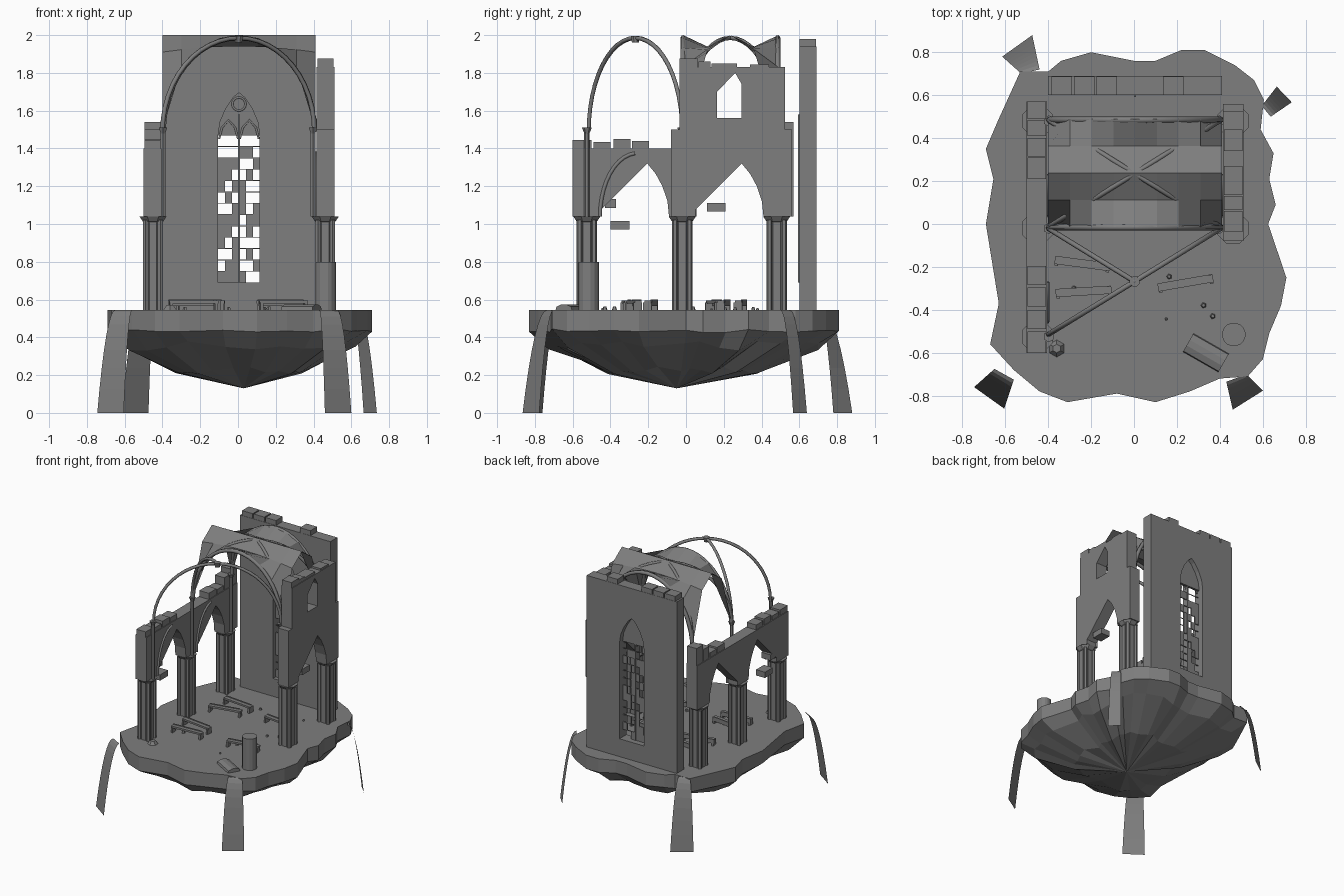
import bpy, bmesh, math, random
from mathutils import Vector

random.seed(4)
if "Cube" in bpy.data.objects:
    bpy.data.objects.remove(bpy.data.objects["Cube"])

stone = bpy.data.materials.new("grey stone")
stone.use_nodes = True
COL = (0.21, 0.21, 0.21, 1)
stone.diffuse_color = COL
stone.node_tree.nodes["Principled BSDF"].inputs["Base Color"].default_value = COL
FLOOR = 0.545


def finish(name, bm, recalc=True):
    if recalc:
        bmesh.ops.recalc_face_normals(bm, faces=bm.faces)
    me = bpy.data.meshes.new(name)
    bm.to_mesh(me)
    bm.free()
    me.materials.append(stone)
    ob = bpy.data.objects.new(name, me)
    bpy.context.scene.collection.objects.link(ob)
    return ob


def prism(name, loops, axis, a, b):
    """Extrude outline loops (later loops are holes) along an axis from a to b."""
    bm = bmesh.new()
    for loop in loops:
        vs = []
        for u, v in loop:
            vs.append(bm.verts.new({"x": (a, u, v), "y": (u, a, v), "z": (u, v, a)}[axis]))
        for i, v in enumerate(vs):
            bm.edges.new((vs[i - 1], v))
    bmesh.ops.triangle_fill(bm, edges=bm.edges[:], use_beauty=True)
    ext = bmesh.ops.extrude_face_region(bm, geom=bm.faces[:])
    d = Vector([b - a if c == axis else 0 for c in "xyz"])
    bmesh.ops.translate(bm, vec=d, verts=[g for g in ext["geom"] if isinstance(g, bmesh.types.BMVert)])
    return finish(name, bm)


def box(name, x0, x1, y0, y1, z0, z1):
    return prism(name, [[(x0, y0), (x1, y0), (x1, y1), (x0, y1)]], "z", z0, z1)


def tube(name, rings, x, y, n=8):
    """Stack of (radius, z) rings."""
    bm = bmesh.new()
    rows = []
    for r, z in rings:
        rows.append([bm.verts.new((x + r * math.cos((i + .5) * math.tau / n),
                                   y + r * math.sin((i + .5) * math.tau / n), z)) for i in range(n)])
    for p, q in zip(rows, rows[1:]):
        for i in range(n):
            bm.faces.new((p[i - 1], p[i], q[i], q[i - 1]))
    bm.faces.new(rows[0])
    bm.faces.new(rows[-1])
    return finish(name, bm)


def rib(name, pts, r):
    """Moulding swept along a path, turned into a mesh."""
    cu = bpy.data.curves.new(name, "CURVE")
    cu.dimensions = "3D"
    cu.bevel_depth = r
    cu.bevel_resolution = 1
    cu.use_fill_caps = True
    sp = cu.splines.new("POLY")
    sp.points.add(len(pts) - 1)
    for p, c in zip(sp.points, pts):
        p.co = (*c, 1)
    tmp = bpy.data.objects.new(name, cu)
    bm = bmesh.new()
    bm.from_mesh(tmp.to_mesh())
    bpy.data.objects.remove(tmp)
    return finish(name, bm)


# Floating rock island: flat top, upright rim, faceted underside
outline = [(-.53, .71), (-.4, .71), (-.34, .76), (-.2, .8), (0, .76), (.1, .76), (.22, .81), (.33, .81),
           (.47, .74), (.56, .67), (.605, .58), (.59, .44), (.65, .33), (.63, .21), (.66, .09), (.625, 0),
           (.71, -.25), (.685, -.38), (.63, -.51), (.6, -.63), (.53, -.71), (.4, -.72), (.26, -.78),
           (.1, -.83), (-.08, -.79), (-.31, -.83), (-.44, -.78), (-.56, -.68), (-.67, -.56),
           (-.63, -.37), (-.69, 0), (-.655, .21), (-.69, .35), (-.63, .49)]
bm = bmesh.new()
tip = Vector((.03, -.05))
rows = []
for k, z, jit in ((1, FLOOR, 0), (1, .435, .01), (.87, .355, .025), (.5, .225, .02)):
    row = []
    for p in outline:
        q = tip + (Vector(p) - tip) * k
        row.append(bm.verts.new((q.x, q.y, z + random.uniform(-jit, jit))))
    rows.append(row)
for p, q in zip(rows, rows[1:]):
    for i in range(len(p)):
        bm.faces.new((p[i - 1], p[i], q[i], q[i - 1]))
apex = bm.verts.new((*tip, .13))
for i in range(len(outline)):
    bm.faces.new((rows[-1][i - 1], rows[-1][i], apex))
bm.faces.new(rows[0])
finish("rock_island", bm)

# Four thin curved sheets falling over the rim: inner pair, outer pair of corners
falls = {"front_right": ((-.65, -.675), (-.56, -.725), (-.745, -.76), (-.605, -.86)),
         "front_left": ((.43, -.735), (.525, -.7), (.46, -.865), (.6, -.777)),
         "back_left": ((.595, .55), (.637, .5), (.665, .64), (.735, .567)),
         "back_right": ((-.44, .72), (-.525, .7), (-.474, .88), (-.614, .78))}
for key, corners in falls.items():
    a, b, c, d = map(Vector, corners)
    bm = bmesh.new()
    prev = None
    for i in range(9):
        t = i / 8
        cur = [bm.verts.new((*p.lerp(q, t), FLOOR * (1 - t * t))) for p, q in ((a, c), (b, d))]
        if prev:
            bm.faces.new((prev[0], prev[1], cur[1], cur[0]))
        prev = cur
    finish(key + "_fall", bm)


# Side walls carried on columns, with broken pointed openings
def opening(y):
    """Half-collapsed arch, traced from back to front."""
    return [(y + .36, 1.04), (y + .352, 1.12), (y + .325, 1.2), (y + .29, 1.265), (y + .245, 1.32),
            (y, 1.075), (y, 1.04)]


def pier(x, y):
    tube("column", [(.05, FLOOR), (.05, 1.01), (.06, 1.015), (.078, 1.04)], x, y)
    for i in range(4):
        a = math.pi / 4 + i * math.pi / 2
        tube("column_shaft", [(.016, FLOOR), (.016, 1.02)], x + .055 * math.cos(a), y + .055 * math.sin(a), 6)
    s = 1 if x > 0 else -1
    tube("vault_shaft", [(.014, 1.04), (.014, 1.48), (.026, 1.51)], s * .397, y, 6)


low_top = [(-.6, 1.04), (-.6, 1.4), (.57, 1.4), (.57, 1.04)]
prism("right_wall", [low_top + opening(.05) + opening(-.45)], "x", -.5, -.405)
high = [(-.08, 1.04), (-.08, 1.5), (-.035, 1.5), (-.035, 1.83), (.525, 1.83), (.525, 1.5), (.56, 1.5), (.56, 1.04)]
hole = [(.165, 1.56), (.295, 1.56), (.295, 1.74), (.26, 1.8), (.165, 1.7)]
prism("left_wall", [high + opening(.05), hole], "x", .415, .51)
box("left_window_sill", .42, .5, .16, .26, 1.515, 1.56)
for x, ys in ((-.45, (-.525, -.02, .48)), (.462, (-.02, .48))):
    for y in ys:
        pier(x, y)

# Loose coping stones along the wall tops
for y0, y1, z in ((-.6, -.5, 1.445), (-.49, -.4, 1.435), (-.385, -.295, 1.45), (-.285, -.195, 1.44),
                  (.21, .31, 1.45), (.315, .4, 1.44), (.41, .485, 1.5), (.49, .57, 1.54)):
    box("right_coping", -.495, -.41, y0, y1, 1.4, z)
for y0, y1, z in ((-.035, .06, 1.875), (.065, .13, 1.86), (.135, .27, 1.85), (.34, .44, 1.845)):
    box("left_coping", .42, .505, y0, y1, 1.83, z)
for x, y0, y1, z in ((-.46, -.4, -.3, .97), (-.46, -.43, -.37, 1.085), (.46, .11, .21, 1.065)):
    box("hanging_stone", x - .04, x + .04, y0, y1, z, z + .047)

# Surviving arch mouldings on the inner wall faces
for x, y in ((-.405, -.455), (-.405, .045), (.415, .045)):
    arc = [(x, y + .185 * (1 - math.cos(t * .15)) / (1 - math.cos(1.5)), 1.04 + .335 * math.sin(t * .15))
           for t in range(11)]
    rib("arch_moulding", arc, .011)

# Back wall with a tall pointed window
win = [(-.105, .69), (.115, .69), (.115, 1.47), (.105, 1.54), (.075, 1.61), (.035, 1.67),
       (.005, 1.695), (-.025, 1.67), (-.065, 1.61), (-.095, 1.54), (-.105, 1.47)]
prism("back_wall", [[(-.4, FLOOR), (.41, FLOOR), (.41, 1.94), (-.4, 1.94)], win], "y", .6, .69)
for x0, x1 in ((-.385, -.29), (-.28, -.185), (-.175, -.08), (.135, .23)):
    box("back_coping", x0, x1, .602, .688, 1.94, 1.98)
prism("tracery_plate", [win[2:]], "y", .63, .65)
rib("window_ring", [(.005 + .035 * math.cos(i * math.tau / 16), .63, 1.635 + .035 * math.sin(i * math.tau / 16))
                    for i in range(17)], .006)
for x in (-.05, .06):
    rib("window_lancet", [(x - .05, .627, 1.45), (x - .035, .627, 1.51), (x, .627, 1.55), (x + .035, .627, 1.51),
                          (x + .05, .627, 1.45)], .006)
box("window_mullion", 0, .01, .592, .65, .69, 1.58)
panes = ["......", "...##.", "###..#", "##..#.", "#.##..", ".#.#..", "..##.#",
         "###.##", "##..#.", "#.#...", "..#.#.", ".##..#", "####.."]
cw, ch = .22 / 6, .78 / 13
for r, line in enumerate(panes):
    z = 1.47 - r * ch
    box("window_bar", -.105, .115, .636, .642, z - .002, z + .002)
    for c, mark in enumerate(line):
        if mark == "#":
            x = -.105 + c * cw
            box("window_pane", x, x + cw, .634, .644, z - ch, z)


# Ribs: cross arches, diagonals, and the broken half diagonal
def arch(name, p, q, r, part=1.0, n=24):
    pts = []
    for i in range(int(n * part) + 1):
        a = math.pi * i / n
        t = (1 - math.cos(a)) / 2
        pts.append((p[0] + (q[0] - p[0]) * t, p[1] + (q[1] - p[1]) * t, 1.49 + .495 * math.sin(a)))
    rib(name, pts, r)


for y in (-.015, .485):
    arch("cross_rib", (-.395, y), (.405, y), .015)
arch("diagonal_rib", (-.4, -.515), (.405, -.02), .012)
arch("broken_rib", (-.4, -.02), (.405, -.515), .012, .5)
arch("diagonal_rib", (-.4, -.015), (.405, .485), .012)
arch("diagonal_rib", (-.4, .485), (.405, -.015), .012)
tube("rib_boss", [(.02, 1.96), (.025, 1.995)], .003, -.268)

# Surviving vault: arched at its two open edges, ridged across the middle
bm = bmesh.new()
grid = []
for j in range(5):
    row = []
    for i in range(9):
        u = (i - 4) / 4
        edge = 1.5 + .5 * math.sqrt(1 - u * u)
        z = (edge, 1.91 + .03 * (1 - u * u), 2.0)[2 - abs(j - 2)]
        row.append(bm.verts.new((.005 + .405 * u, -.015 + j * .126, z)))
    grid.append(row)
for j in range(4):
    for i in range(8):
        bm.faces.new((grid[j][i], grid[j][i + 1], grid[j + 1][i + 1], grid[j + 1][i]))
finish("vault_shell", bm, False)


# Broken benches, altar drum, fallen stone and rubble on the floor
def bench(x, y, turn):
    seat = box("bench_seat", -.13, .13, -.018, .018, .035, .05)
    back = box("bench_back", -.13, .11, .012, .02, .02, .055)
    ends = [box("bench_leg", e - .008, e + .008, -.025, .02, 0, .04) for e in (-.12, .12)]
    for ob in [seat, back] + ends:
        ob.location = (x, y, FLOOR)
        ob.rotation_euler.z = turn


for x, y, turn in ((-.24, -.185, -.13), (-.235, -.315, .06), (.24, -.275, .17),
                   (-.22, .15, .2), (-.2, .29, -.1), (.23, .2, -.12)):
    bench(x, y, turn)
tube("altar_drum", [(.055, FLOOR), (.055, .8)], .465, -.515, 16)
slab = prism("fallen_stone", [[(-.05, 0), (.05, 0), (.045, .02), (.015, .032), (-.015, .032), (-.045, .02)]],
             "x", -.095, .095)
slab.location = (.335, -.6, FLOOR - .003)
slab.rotation_euler.z = -.52
for i in range(12):
    x, y, s = random.uniform(-.35, .4), random.uniform(-.5, .45), random.uniform(.006, .014)
    tube("rubble", [(s, FLOOR), (s * .6, FLOOR + s * 1.3)], x, y, 5)
tube("rubble", [(.04, FLOOR), (.02, FLOOR + .025)], -.36, -.58, 6)
